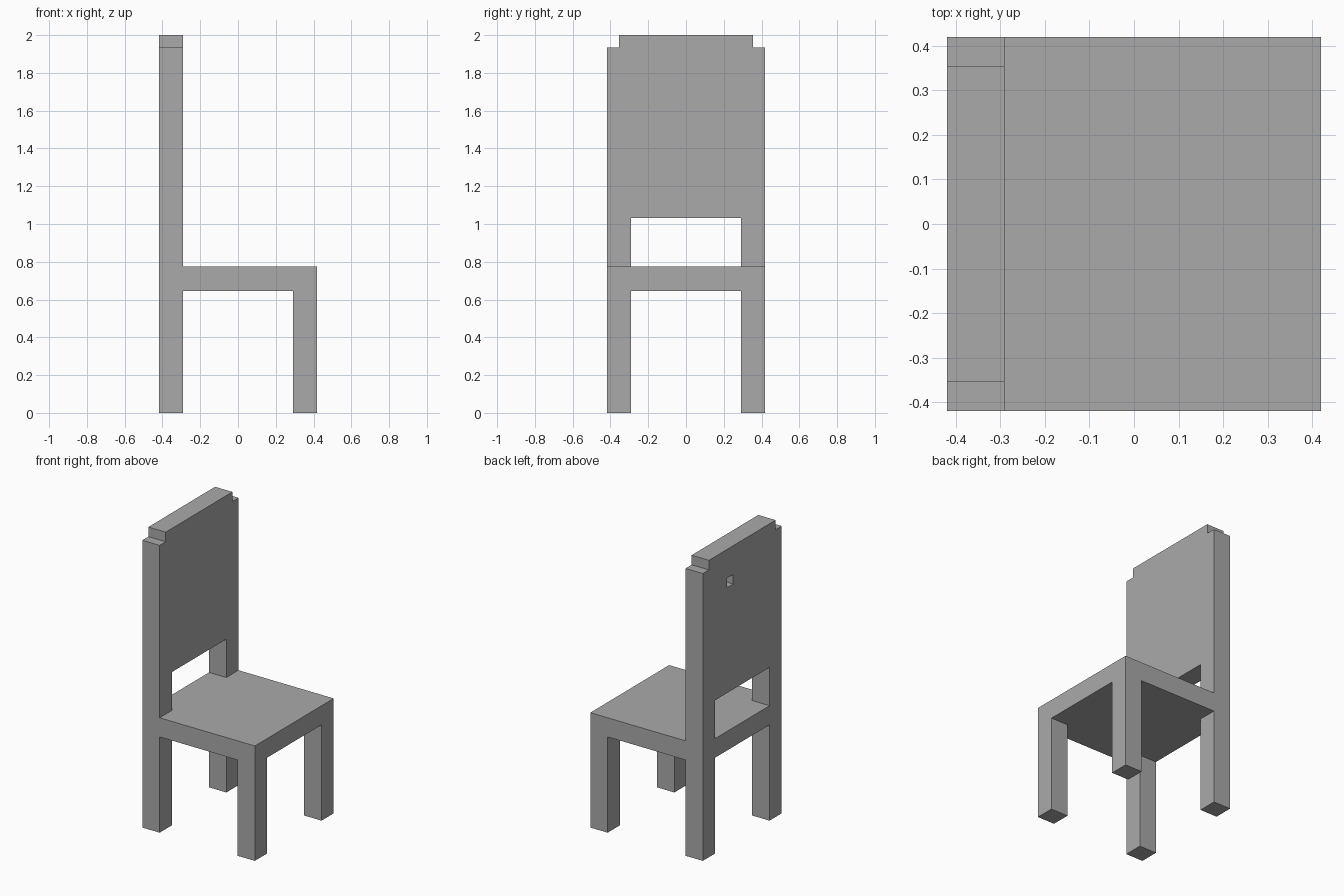
import bpy
import bmesh
from mathutils import Vector

# Remove the default cube
cube = bpy.data.objects.get("Cube")
if cube:
    bpy.data.objects.remove(cube, do_unlink=True)

U = 2 / 31       # one block of the design; the chair is 31 blocks tall
HALF = 6.5       # half the seat width, in blocks
INNER = 4.5      # inner face of the legs, in blocks

# Single flat colour
grey = bpy.data.materials.new("plain_grey")
grey.use_nodes = True
colour = (0.4, 0.4, 0.4, 1)
grey.diffuse_color = colour
grey.node_tree.nodes["Principled BSDF"].inputs["Base Color"].default_value = colour


def prism(name, profile, x0, x1):
    """Extrude a (y, z) outline, given in blocks, from x0 to x1."""
    bm = bmesh.new()
    face = bm.faces.new([bm.verts.new((x0 * U, y * U, z * U)) for y, z in profile])
    extruded = bmesh.ops.extrude_face_region(bm, geom=[face])["geom"]
    verts = [v for v in extruded if isinstance(v, bmesh.types.BMVert)]
    bmesh.ops.translate(bm, verts=verts, vec=Vector(((x1 - x0) * U, 0, 0)))
    bmesh.ops.recalc_face_normals(bm, faces=bm.faces)
    mesh = bpy.data.meshes.new(name)
    bm.to_mesh(mesh)
    bm.free()
    mesh.materials.append(grey)
    obj = bpy.data.objects.new(name, mesh)
    bpy.context.collection.objects.link(obj)
    return obj


def box(name, x0, x1, y0, y1, z0, z1):
    return prism(name, [(y0, z0), (y1, z0), (y1, z1), (y0, z1)], x0, x1)


# Seat, with its rear rail between the back posts
box("seat", -INNER, HALF, -HALF, HALF, 10, 12)
box("rear_rail", -HALF, -INNER, -INNER, INNER, 10, 12)

# Legs and tall back posts on both sides
for side, y0, y1 in (("near", -HALF, -INNER), ("far", INNER, HALF)):
    box(side + "_seat_leg", INNER, HALF, y0, y1, 0, 10)
    box(side + "_back_post", -HALF, -INNER, y0, y1, 0, 30)

# Backrest panel, with a top rail that steps out over the posts
half_outline = [(INNER, 16), (INNER, 30), (5.5, 30), (5.5, 31)]
outline = half_outline + [(-y, z) for y, z in reversed(half_outline)]
backrest = prism("backrest", outline, -HALF, -INNER)

# Small square pocket in the rear of the backrest
cutter = box("pocket_cutter", -HALF - 1, -HALF + 1, 1.5, 2.5, 27, 28)
cutter.hide_render = True
cut = backrest.modifiers.new("pocket", "BOOLEAN")
cut.operation = "DIFFERENCE"
cut.solver = "EXACT"
cut.object = cutter
bpy.context.view_layer.objects.active = backrest
bpy.ops.object.modifier_apply(modifier=cut.name)
bpy.data.objects.remove(cutter, do_unlink=True)
